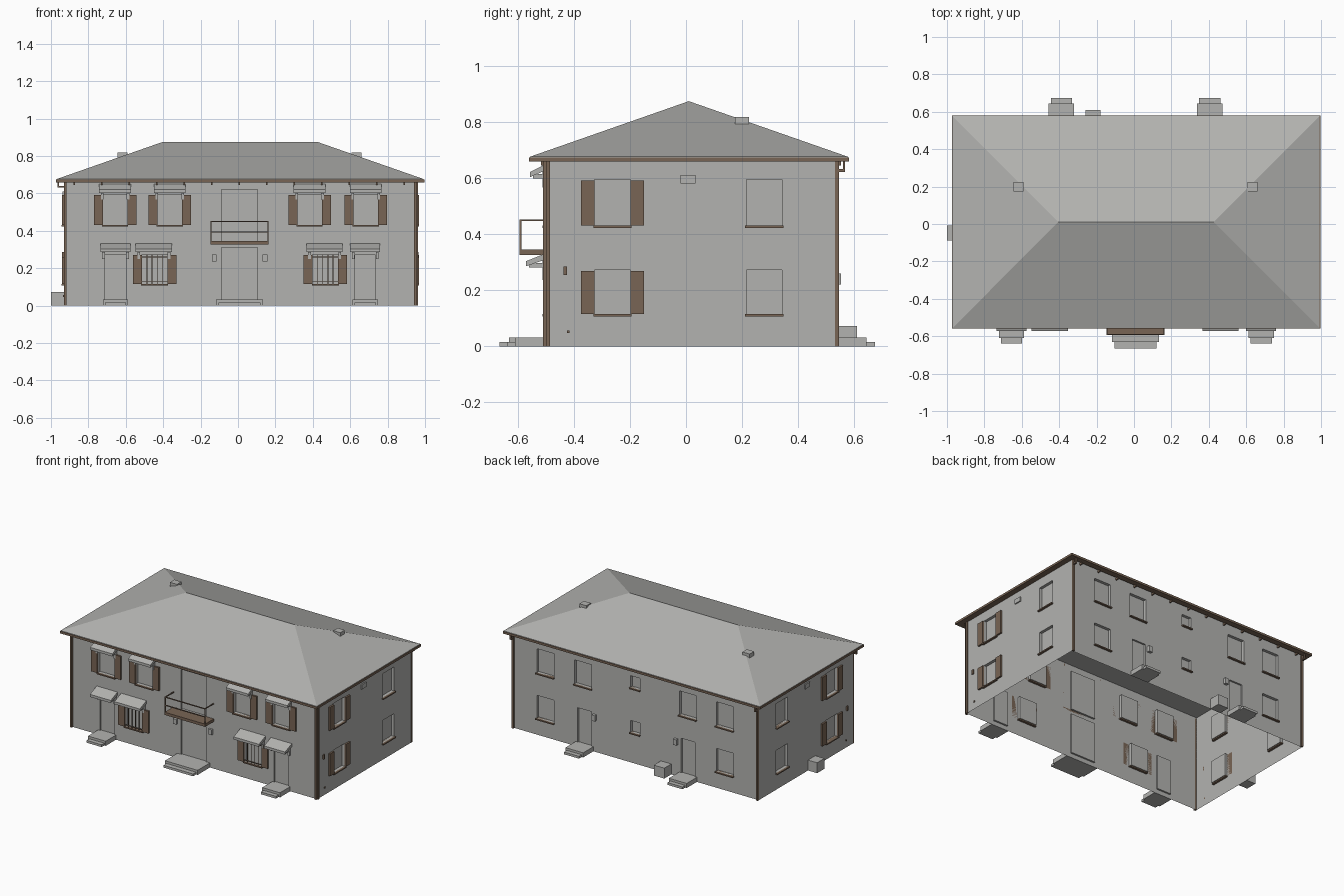
import bpy, bmesh
from mathutils import Vector

if "Cube" in bpy.data.objects:
    bpy.data.objects.remove(bpy.data.objects["Cube"], do_unlink=True)


def material(name, rgb):
    m = bpy.data.materials.new(name)
    m.use_nodes = True
    m.diffuse_color = (*rgb, 1)
    m.node_tree.nodes["Principled BSDF"].inputs["Base Color"].default_value = (*rgb, 1)
    return m


GREY = material("stone grey", (0.45, 0.45, 0.435))
BROWN = material("wood brown", (0.19, 0.13, 0.09))

# Wall planes and eave line
X0, X1, Y0, Y1, TOP = -0.93, 0.955, -0.497, 0.532, 0.668
WALLS = {"front": (1, Y0, -1), "back": (1, Y1, 1), "left": (0, X1, 1), "right": (0, X0, -1)}


def finish(name, bm, mat):
    bmesh.ops.recalc_face_normals(bm, faces=bm.faces)
    mesh = bpy.data.meshes.new(name)
    bm.to_mesh(mesh)
    bm.free()
    mesh.materials.append(mat)
    obj = bpy.data.objects.new(name, mesh)
    bpy.context.collection.objects.link(obj)
    return obj


def boxes(name, items, mat):
    """One object from (low corner, high corner) pairs."""
    bm = bmesh.new()
    for lo, hi in items:
        lo, hi = Vector(lo), Vector(hi)
        verts = bmesh.ops.create_cube(bm, size=1)["verts"]
        for v in verts:
            v.co = (lo + hi) / 2 + v.co * (hi - lo)
    return finish(name, bm, mat)


def on_wall(wall, u0, u1, z0, z1, d0, d1):
    """Box on a wall: u runs along it, d is the distance outwards."""
    axis, plane, sign = WALLS[wall]
    a, b = sorted((plane + sign * d0, plane + sign * d1))
    if axis == 1:
        return (u0, a, z0), (u1, b, z1)
    return (a, u0, z0), (b, u1, z1)


# Openings: wall, centre, half width, bottom, top
UPPER, LOWER = (0.43, 0.595), (0.115, 0.272)
DOOR = (0.03, 0.27)
front_upper = [("front", u, 0.066, *UPPER) for u in (-0.657, -0.365, 0.383, 0.683)]
front_lower = [("front", u, 0.068, *LOWER) for u in (-0.446, 0.467)]
front_doors = [("front", u, 0.055, *DOOR) for u in (-0.655, 0.68)]
main_doors = [("front", 0.008, 0.096, z0, z1) for z0, z1 in ((0.03, 0.31), (0.345, 0.62))]
back_doors = [("back", u, 0.052, *DOOR) for u in (-0.388, 0.405)]
back_windows = [("back", u, 0.065, *UPPER) for u in (-0.67, -0.388, 0.415, 0.705)]
back_windows += [("back", u, 0.065, *LOWER) for u in (-0.67, 0.705)]
back_windows += [("back", 0.016, 0.036, z, z + 0.08) for z in (0.21, 0.52)]
side_shuttered, side_plain = [], []
for side in ("left", "right"):
    for level in (UPPER, LOWER):
        side_shuttered.append((side, -0.262, 0.064, *level))
        side_plain.append((side, 0.279, 0.064, *level))
windows = front_upper + front_lower + back_windows + side_shuttered + side_plain
doors = front_doors + main_doors + back_doors

# Walls: an open shell with recessed windows and doors
walls = boxes("walls", [((X0, Y0, 0), (X1, Y1, TOP))], GREY)
cutter = boxes("opening_cutter",
               [on_wall(w, u - h, u + h, z0, z1, -0.02, 0.05) for w, u, h, z0, z1 in windows]
               + [on_wall(w, u - h, u + h, z0, z1, -0.012, 0.05) for w, u, h, z0, z1 in doors], GREY)
cut = walls.modifiers.new("openings", "BOOLEAN")
cut.object, cut.operation, cut.solver = cutter, "DIFFERENCE", "EXACT"
evaluated = walls.evaluated_get(bpy.context.evaluated_depsgraph_get())
shell = bpy.data.meshes.new_from_object(evaluated)
walls.modifiers.clear()
walls.data = shell
bpy.data.objects.remove(cutter, do_unlink=True)
bm = bmesh.new()
bm.from_mesh(shell)
caps = [f for f in bm.faces if abs(f.normal.z) > 0.9
        and (f.calc_center_median().z < 0.005 or f.calc_center_median().z > TOP - 0.005)]
bmesh.ops.delete(bm, geom=caps, context="FACES")
for f in bm.faces:
    f.material_index = 0
bm.to_mesh(shell)
bm.free()
shell.materials.clear()
shell.materials.append(GREY)

# Hipped roof
EX0, EX1, EY0, EY1 = -0.97, 0.993, -0.556, 0.577
bm = bmesh.new()
for z in (TOP, 0.676):
    for x in (EX0, EX1):
        for y in (EY0, EY1):
            bm.verts.new((x, y, z))
for x in (-0.405, 0.427):
    bm.verts.new((x, 0.01, 0.874))
bmesh.ops.convex_hull(bm, input=bm.verts)
bmesh.ops.dissolve_limit(bm, angle_limit=0.01, verts=bm.verts, edges=bm.edges)
finish("roof", bm, GREY)
boxes("roof_vents", [((x - 0.027, 0.175, 0.77), (x + 0.027, 0.224, 0.818)) for x in (-0.617, 0.634)], GREY)

# Gutters around the eaves, with small brackets along the front and back
GZ0, GZ1, GW = 0.658, 0.673, 0.036
boxes("gutters", [
    ((EX0 - 0.003, EY0 - 0.004, GZ0), (EX1 + 0.004, EY0 + GW, GZ1)),
    ((EX0 - 0.003, EY1 - GW, GZ0), (EX1 + 0.004, EY1 + 0.004, GZ1)),
    ((EX0 - 0.003, EY0, GZ0), (EX0 + GW, EY1, GZ1)),
    ((EX1 - GW, EY0, GZ0), (EX1 + 0.004, EY1, GZ1))], BROWN)
boxes("gutter_brackets", [on_wall(w, -0.88 + i * 0.147, -0.872 + i * 0.147, 0.645, 0.66, 0, 0.02)
                          for w in ("front", "back") for i in range(13)], BROWN)

# Downpipes at the corners, with a bend reaching out to the gutter
pipes = []
for wall, out in (("front", 0.045), ("back", 0.035)):
    for u in (X0 + 0.006, X1 - 0.006):
        pipes += [on_wall(wall, u - 0.007, u + 0.007, 0, 0.66, 0, 0.013)]
        if wall == "back":
            pipes += [on_wall(wall, u - 0.006, u + 0.006, 0.622, 0.632, 0, out),
                      on_wall(wall, u - 0.006, u + 0.006, 0.622, 0.66, out - 0.008, out)]
pipes += [on_wall("right", Y0, Y0 + 0.012, 0.63, 0.638, 0, 0.036),
          on_wall("right", Y0, Y0 + 0.012, 0.63, 0.66, 0.028, 0.036),
          on_wall("left", Y0, Y0 + 0.012, 0, 0.66, 0, 0.008)]
boxes("downpipes", pipes, BROWN)

# Shutters and sills
boxes("shutters", [on_wall(w, u + s * (h + 0.024) - 0.024, u + s * (h + 0.024) + 0.024,
                           z0, z1 - 0.003, 0, 0.012)
                   for w, u, h, z0, z1 in front_upper + front_lower + side_shuttered
                   for s in (-1, 1)], BROWN)
boxes("window_sills", [on_wall(w, u - h - 0.004, u + h + 0.004, z0 - 0.008, z0, -0.015, 0.014)
                       for w, u, h, z0, z1 in windows], BROWN)

# Grilles on the ground floor front windows
bars = []
for w, u, h, z0, z1 in front_lower:
    for k in (-0.6, -0.2, 0.2, 0.6):
        bars.append(on_wall(w, u + k * h - 0.002, u + k * h + 0.002, z0, z1, 0.004, 0.008))
    for z in (z0 + 0.012, z1 - 0.012):
        bars.append(on_wall(w, u - h, u + h, z - 0.002, z + 0.002, 0.004, 0.008))
boxes("window_grilles", bars, BROWN)


# Sloping canopies on brackets
def canopy(name, u, half, z, depth):
    bm = bmesh.new()
    profile = ((0, 0.056), (depth, 0.026), (depth, 0.008), (0, 0.034))
    ends = [[bm.verts.new((x, Y0 - d, z + dz)) for d, dz in profile] for x in (u - half, u + half)]
    for ring in ends:
        bm.faces.new(ring)
    for i in range(4):
        j = (i + 1) % 4
        bm.faces.new((ends[0][i], ends[0][j], ends[1][j], ends[1][i]))
    finish(name, bm, GREY)
    boxes(name + "_brackets", [b for s in (-1, 1) for x in [u + s * (half - 0.016)] for b in (
        on_wall("front", x - 0.007, x + 0.007, z - 0.028, z + 0.04, 0, 0.014),
        on_wall("front", x - 0.007, x + 0.007, z + 0.004, z + 0.02, 0, depth - 0.012))], GREY)


for i, (w, u, h, z0, z1) in enumerate(front_upper):
    canopy(f"upper_canopy_{i}", u, 0.085, 0.595, 0.06)
for i, (w, u, h, z0, z1) in enumerate(front_lower):
    canopy(f"window_canopy_{i}", u - 0.004, 0.097, 0.277, 0.074)
for i, (w, u, h, z0, z1) in enumerate(front_doors):
    canopy(f"door_canopy_{i}", u, 0.08, 0.277, 0.074)

# Door steps: a deep landing and a narrower lower tread
steps = [on_wall("front", -0.117, 0.133, 0, 0.032, 0, 0.135),
         on_wall("front", -0.105, 0.121, 0, 0.016, 0.135, 0.168)]
for w, u, h, z0, z1 in front_doors + back_doors:
    steps += [on_wall(w, u - 0.068, u + 0.068, 0, 0.032, 0, 0.112),
              on_wall(w, u - 0.057, u + 0.057, 0, 0.016, 0.112, 0.142)]
boxes("door_steps", steps, GREY)

# Balcony with posts and rails
BX0, BX1, BY = -0.147, 0.163, -0.593
boxes("balcony_floor", [((BX0, BY, 0.326), (BX1, Y0, 0.345))], BROWN)
rail = 0.006
railing = [((BX0, BY, z), (BX1, BY + rail, z + rail)) for z in (0.39, 0.446)]
for x in (BX0, BX1 - rail):
    railing += [((x, BY, 0.34), (x + rail, BY + rail, 0.452)),
                ((x, BY, 0.446), (x + rail, Y0, 0.452))]
boxes("balcony_railing", railing, BROWN)

# Lamps, meters, vents and ground boxes
boxes("door_lamps", [on_wall("front", u - 0.013, u + 0.013, 0.236, 0.272, 0, 0.015) for u in (-0.127, 0.144)]
      + [on_wall("back", u - 0.013, u + 0.013, 0.22, 0.26, 0, 0.02) for u in (-0.3, 0.325)], GREY)
sides = ("left", "right")
boxes("wall_meters", [b for s in sides for b in (
    on_wall(s, -0.437, -0.424, 0.255, 0.285, 0, 0.01),
    on_wall(s, -0.424, -0.416, 0.047, 0.057, 0, 0.006))], BROWN)
boxes("side_vents", [on_wall(s, -0.02, 0.034, 0.58, 0.611, 0, 0.008) for s in sides], GREY)
boxes("ground_units", [on_wall("right", -0.087, -0.007, 0, 0.072, 0, 0.07),
                       on_wall("back", -0.26, -0.18, 0, 0.072, 0, 0.077)], GREY)
